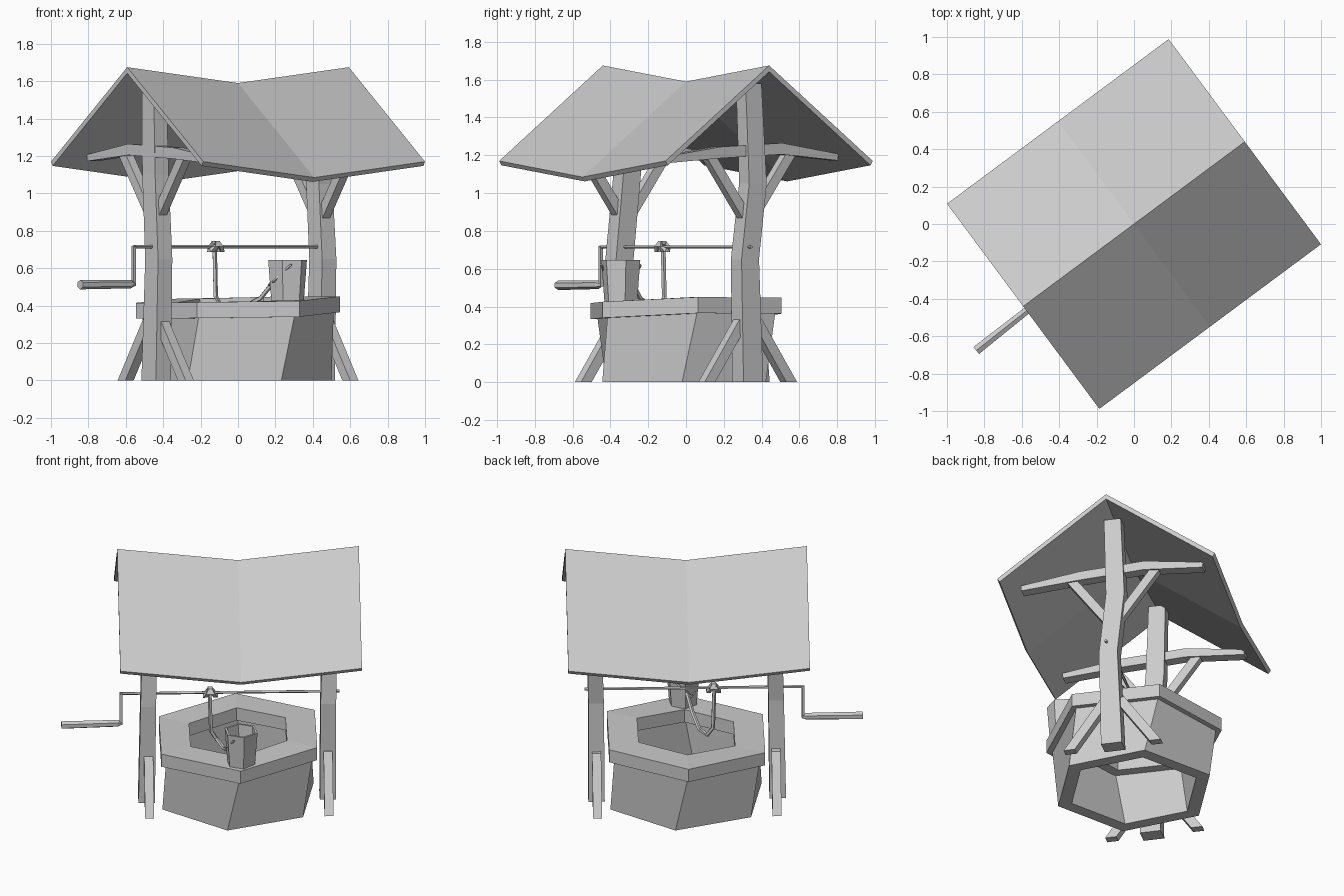
import bpy, bmesh, math
from mathutils import Vector, Matrix

if "Cube" in bpy.data.objects:
    bpy.data.objects.remove(bpy.data.objects["Cube"])

ROT = math.radians(36.6)          # whole well is turned about z
INV = Matrix.Rotation(-ROT, 3, 'Z')


def W(x, y, z):
    """World point to the well's own frame (x along ridge)."""
    return INV @ Vector((x, y, z))


def loft(name, rings, caps=True, closed=False):
    bm = bmesh.new()
    vs = [[bm.verts.new(p) for p in r] for r in rings]
    n = len(rings[0])
    pairs = list(zip(vs, vs[1:])) + ([(vs[-1], vs[0])] if closed else [])
    for a, b in pairs:
        for i in range(n):
            j = (i + 1) % n
            bm.faces.new((a[i], a[j], b[j], b[i]))
    if caps and not closed:
        bm.faces.new(vs[0][::-1])
        bm.faces.new(vs[-1])
    bmesh.ops.recalc_face_normals(bm, faces=bm.faces)
    me = bpy.data.meshes.new(name)
    bm.to_mesh(me)
    bm.free()
    ob = bpy.data.objects.new(name, me)
    ob.rotation_euler.z = ROT
    bpy.context.collection.objects.link(ob)
    return ob


def bar(name, pts, w, d, side=(1, 0, 0), n=4, flat=None):
    """Sweep an n-sided section; w along 'side', d across it. flat fixes the end plane normal."""
    pts = [Vector(p) for p in pts]
    rings = []
    for i, p in enumerate(pts):
        t = (pts[min(i + 1, len(pts) - 1)] - pts[max(i - 1, 0)]).normalized()
        if flat:
            t = Vector(flat)
        s = Vector(side)
        s = (s - t * s.dot(t)).normalized()
        q = t.cross(s)
        ww = w[i] if isinstance(w, (list, tuple)) else w
        dd = d[i] if isinstance(d, (list, tuple)) else d
        k = math.sqrt(2) if n == 4 else 1
        ring = []
        for j in range(n):
            a = math.pi / n + 2 * math.pi * j / n
            ring.append(p + s * (math.cos(a) * ww * k / 2) + q * (math.sin(a) * dd * k / 2))
        rings.append(ring)
    return loft(name, rings)


def hexring(r, zs, twist=0.0, c=(0, 0)):
    """Six points, corners on +-y; zs is one height or six."""
    out = []
    for k in range(6):
        a = math.radians(-30 + twist + 60 * k)
        z = zs[k] if isinstance(zs, (list, tuple)) else zs
        out.append(Vector((c[0] + r * math.cos(a), c[1] + r * math.sin(a), z)))
    return out


# sagging roof
rings = []
for u, dz in ((-0.738, 0.085), (0, 0), (0.738, 0.085)):
    prof = [(-0.683, 1.085), (0, 1.59), (0.683, 1.085), (0.668, 1.062), (0, 1.557), (-0.668, 1.062)]
    rings.append([(u, v, z + dz) for v, z in prof])
loft("roof", rings)

# well wall, slightly twisted and open at the bottom
loft("well_wall", [hexring(0.5, 0, -9), hexring(0.515, 0.37), hexring(0.41, 0.37),
                   hexring(0.41, 0, -9)], closed=True)

# tilted rim
top = [0.45, 0.447, 0.437, 0.415, 0.418, 0.425]
low = [z - 0.085 for z in top]
loft("well_rim", [hexring(0.55, low), hexring(0.55, top), hexring(0.34, top),
                  hexring(0.34, low)], closed=True)

# posts, crossbeams and braces at each end
paths = {
    -1: [(-0.56, -0.02, 0), (-0.55, -0.03, 0.65), (-0.54, 0.013, 1.1), (-0.54, 0.025, 1.58)],
    1: [(0.548, 0.0, 0), (0.55, -0.02, 0.65), (0.56, 0.025, 1.05), (0.55, 0.005, 1.58)],
}
for s, name in ((-1, "left"), (1, "right")):
    bar(name + "_post", paths[s], [0.1, 0.095, 0.09, 0.085], [0.13, 0.115, 0.115, 0.105], flat=(0, 0, 1))
    u = s * 0.548
    bar(name + "_crossbeam", [(u, -0.57, 1.175), (u, -0.2, 1.215), (u, 0.2, 1.235), (u, 0.57, 1.19)],
        0.07, [0.035, 0.06, 0.06, 0.035])
    for m, end in ((-1, "front"), (1, "back")):
        bar(f"{name}_{end}_upper_brace", [(u, m * 0.02, 0.87), (u, m * 0.27, 1.21)], 0.05, 0.055)
        bar(f"{name}_{end}_foot_brace", [(u, m * 0.04, 0.33), (u, m * 0.27, 0.0)],
            0.055, 0.07, flat=(0, 0, 1))

# axle, crank arm and grip
bar("axle", [(-0.72, -0.03, 0.715), (0.62, -0.03, 0.715)], 0.018, 0.018, (0, 1, 0), 5)
bar("crank_arm", [(-0.716, -0.03, 0.72), (-0.716, -0.03, 0.505)], 0.016, 0.016)
bar("crank_grip", [(-1.08, -0.04, 0.512), (-0.735, -0.03, 0.515), (-0.708, -0.03, 0.515)],
    [0.055, 0.045, 0.018], [0.05, 0.045, 0.018], (0, 1, 0), 6)

# rope wound on the axle, hanging into the well and up to the bucket
for i, (u, tilt) in enumerate(((-0.185, 0.02), (-0.155, -0.02))):
    def coil(r):
        return [[(u + off + tilt * math.sin(k * math.pi / 3), -0.03 + r2 * math.cos(k * math.pi / 3),
                  0.717 + r2 * math.sin(k * math.pi / 3)) for k in range(6)]
                for off, r2 in ((-0.013, r), (0.013, r), (0.013, 0.012), (-0.013, 0.012))]
    loft(f"rope_coil_{i + 1}", coil(0.034), closed=True)
bar("rope", [W(-0.135, -0.12, 0.735), W(-0.125, -0.12, 0.68), W(-0.12, -0.115, 0.45), W(-0.09, -0.10, 0.40),
             W(0.01, -0.16, 0.385), W(0.12, -0.24, 0.44), W(0.2, -0.29, 0.54)],
    0.026, 0.026, (0.3, 1, 0.2), 5)

# bucket standing on the rim
c = W(0.265, -0.345, 0)
loft("bucket", [hexring(0.09, 0.427, 8, c), hexring(0.107, 0.645, 8, c), hexring(0.092, 0.645, 8, c),
                hexring(0.077, 0.45, 8, c)])
bar("bucket_handle", [W(0.285, -0.45, 0.62), W(0.19, -0.40, 0.53), W(0.165, -0.30, 0.51), W(0.27, -0.24, 0.62)],
    0.01, 0.01, (0, 0, 1), 4)
